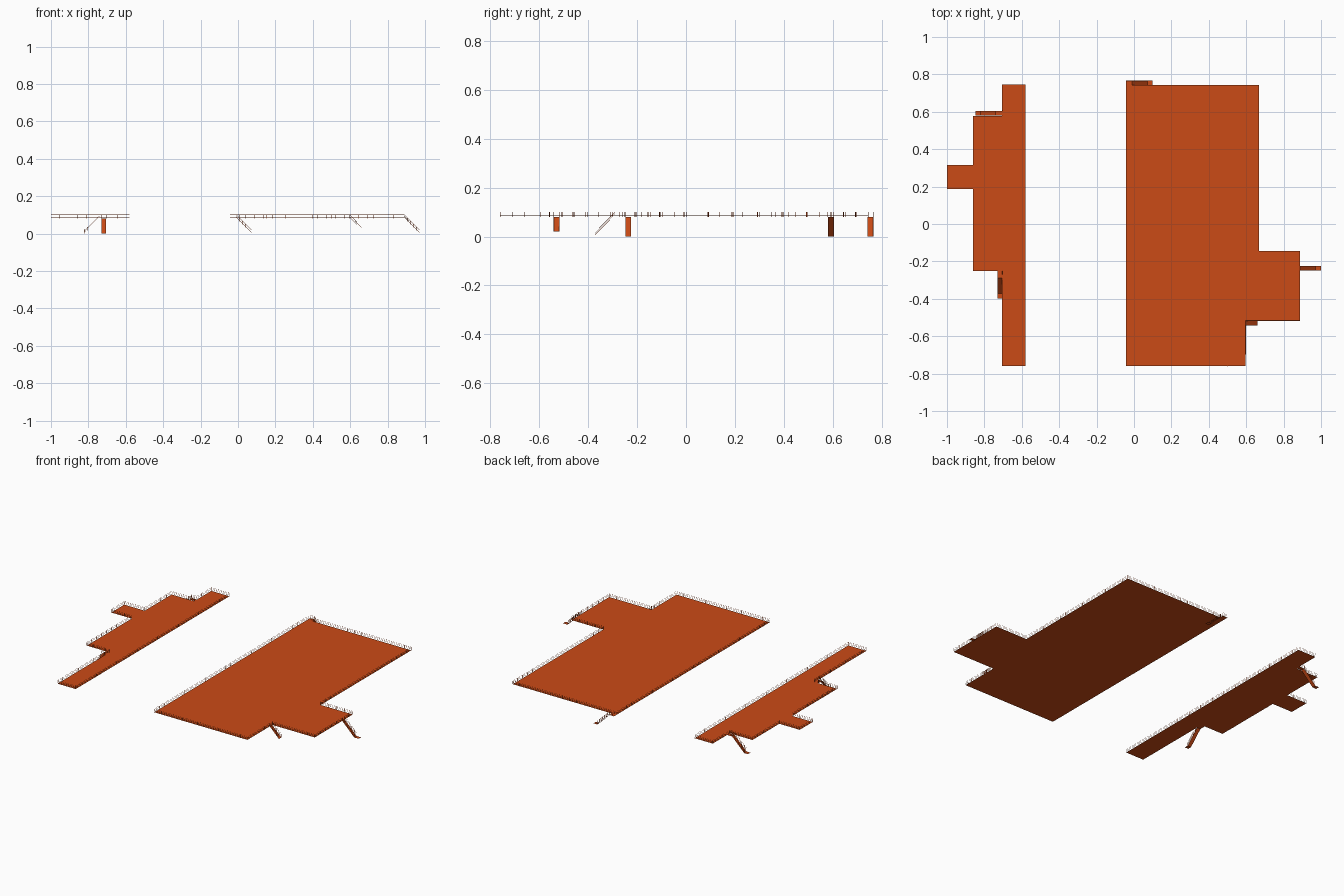
import bpy
from mathutils import Vector

if "Cube" in bpy.data.objects:
    bpy.data.objects.remove(bpy.data.objects["Cube"])

Z = 0.081       # deck level
RAIL = 0.02     # railing height
R = 0.0006      # wire radius

mat = bpy.data.materials.new("orange_paint")
mat.diffuse_color = (0.6, 0.07, 0.008, 1)
mat.use_nodes = True
mat.node_tree.nodes["Principled BSDF"].inputs["Base Color"].default_value = mat.diffuse_color


def sheet(name, verts, faces):
    me = bpy.data.meshes.new(name)
    me.from_pydata(verts, [], faces)
    me.materials.append(mat)
    ob = bpy.data.objects.new(name, me)
    bpy.context.collection.objects.link(ob)
    return ob


def deck(name, outline):
    sheet(name, [(x, y, Z) for x, y in outline], [range(len(outline))])


def railing(name, paths, spacing):
    """Three wires following each path, with evenly spaced posts."""
    cu = bpy.data.curves.new(name, 'CURVE')
    cu.dimensions = '3D'
    cu.bevel_depth = R
    cu.bevel_resolution = 0
    cu.use_fill_caps = True
    cu.materials.append(mat)

    def wire(points):
        s = cu.splines.new('POLY')
        s.points.add(len(points) - 1)
        for sp, p in zip(s.points, points):
            sp.co = (*p, 1)

    for path in paths:
        pts = [Vector(p) for p in path]
        for k in (1 / 3, 2 / 3, 1):
            wire([p + Vector((0, 0, RAIL * k)) for p in pts])
        for a, b in zip(pts, pts[1:]):
            n = max(1, round((b - a).length / spacing))
            for i in range(n + 1):
                p = a.lerp(b, i / n)
                wire([p, p + Vector((0, 0, RAIL))])
    ob = bpy.data.objects.new(name, cu)
    bpy.context.collection.objects.link(ob)


def stair(name, profile, side, along_y=False):
    """Sloping stair sheet: profile of (distance, z), side = two edge positions."""
    def pt(d, s, z):
        return (s, d, z) if along_y else (d, s, z)
    verts = [pt(d, s, z) for d, z in profile for s in side]
    faces = [(2 * i, 2 * i + 1, 2 * i + 3, 2 * i + 2) for i in range(len(profile) - 1)]
    sheet(name, verts, faces)
    # handrails on the landing and slope, not on the flat foot
    railed = [p for i, p in enumerate(profile) if not (i and p[1] == profile[i - 1][1] == 0)]
    inset = [side[0] + R, side[1] - R]
    railing(name + "_handrail", [[pt(d, s, z) for d, z in railed] for s in inset], 0.025)


# walkway decks
deck("left_deck", [(-.705, .745), (-.58, .745), (-.58, -.76), (-.705, -.76), (-.705, -.252),
                   (-.86, -.252), (-.86, .187), (-1, .187), (-1, .315), (-.86, .315),
                   (-.86, .578), (-.705, .578)])
deck("right_deck", [(-.043, .742), (.668, .742), (.668, -.144), (.888, -.144), (.888, -.517),
                    (.597, -.517), (.597, -.76), (-.043, -.76)])


# perimeter railings, open where the stairs start
def lift(path):
    return [(x, y, Z) for x, y in path]


railing("left_railing", [lift(p) for p in (
    [(-.705, .605), (-.705, .745), (-.58, .745), (-.58, -.76), (-.705, -.76), (-.705, -.252)],
    [(-.728, -.252), (-.86, -.252), (-.86, .187), (-1, .187), (-1, .315), (-.86, .315),
     (-.86, .578), (-.705, .578)])], 0.05)
railing("right_railing", [lift(p) for p in (
    [(-.01, .742), (.668, .742), (.668, -.144), (.888, -.144), (.888, -.223)],
    [(.888, -.248), (.888, -.517), (.597, -.517)],
    [(.597, -.541), (.597, -.76), (-.043, -.76), (-.043, .742)])], 0.05)

# stairs to the ground
stair("left_back_stair", [(-.705, Z), (-.74, Z), (-.822, 0), (-.848, 0)], (.58, .605))
stair("left_front_stair", [(-.252, Z), (-.29, Z), (-.372, 0), (-.397, 0)], (-.73, -.705), True)
stair("right_back_stair", [(-.043, Z), (-.01, Z), (.072, 0), (.098, 0)], (.742, .766))
stair("right_side_stair", [(.888, Z), (.97, 0), (1, 0)], (-.248, -.224))
stair("right_short_stair", [(.597, Z), (.66, .02)], (-.542, -.518))
